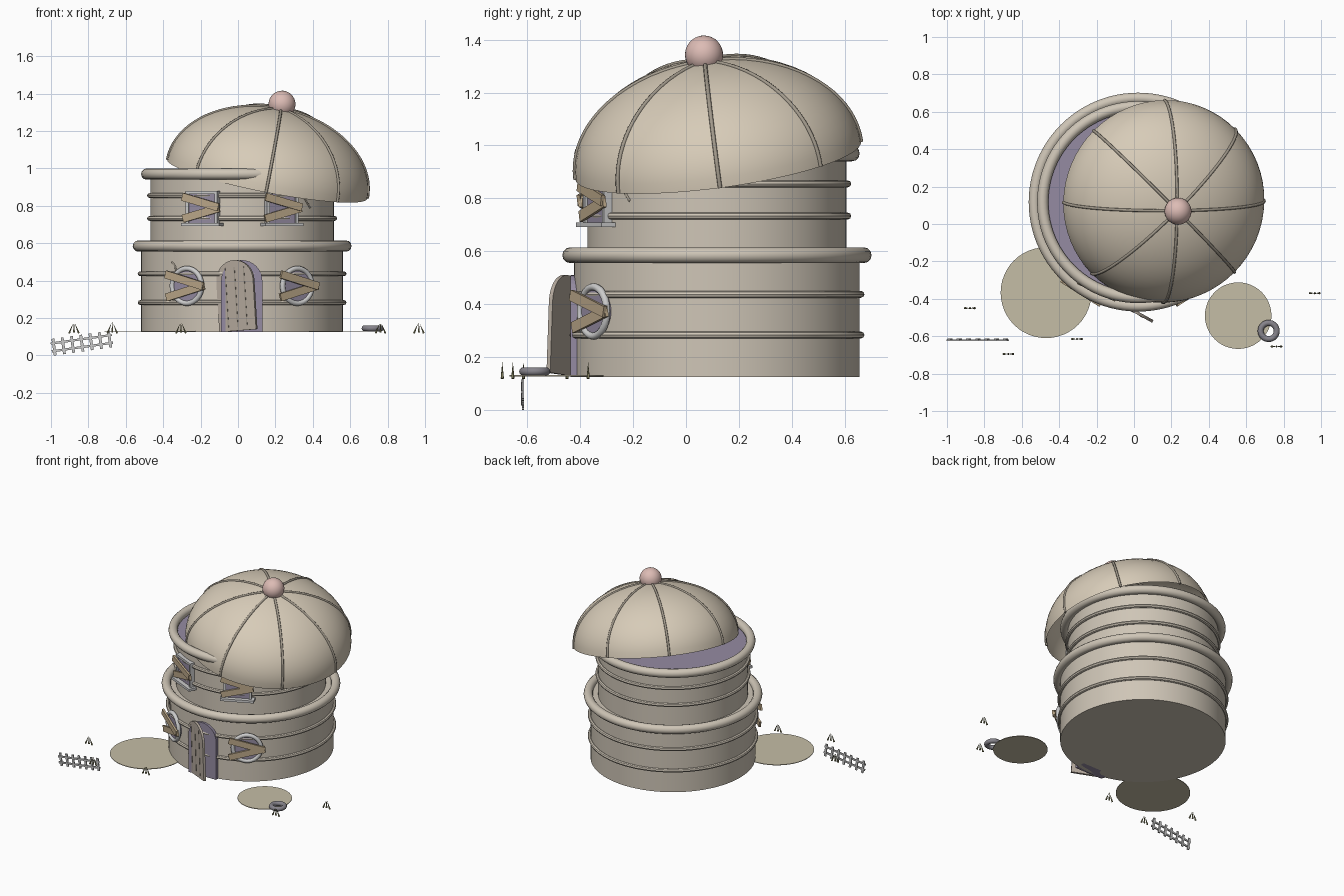
import bpy, bmesh
from math import sin, cos, pi, radians, asin, sqrt
from mathutils import Matrix, Vector

if "Cube" in bpy.data.objects:
    bpy.data.objects.remove(bpy.data.objects["Cube"])

CX, CY, G = 0.022, 0.117, 0.125      # tower axis and ground height


def mat(name, rgb):
    m = bpy.data.materials.new(name)
    m.diffuse_color = (*rgb, 1)
    m.use_nodes = True
    m.node_tree.nodes["Principled BSDF"].inputs["Base Color"].default_value = m.diffuse_color
    return m


STONE = mat("stone", (0.62, 0.56, 0.47))
ROOF = mat("roof", (0.68, 0.60, 0.48))
RIB = mat("rib", (0.36, 0.32, 0.26))
DARK = mat("dark_inside", (0.30, 0.26, 0.36))
PINK = mat("pink", (0.72, 0.50, 0.46))
WOOD = mat("wood", (0.50, 0.39, 0.25))
DOOR = mat("door_wood", (0.46, 0.40, 0.34))
GREY = mat("frame_grey", (0.58, 0.57, 0.55))
DIRT = mat("dirt", (0.56, 0.51, 0.38))
RUBBER = mat("rubber", (0.24, 0.23, 0.26))
GRASS = mat("dry_grass", (0.30, 0.29, 0.15))


def finish(name, m, mtx=None, smooth=True):
    o = bpy.context.object
    o.name = name
    o.data.materials.append(m)
    if mtx is not None:
        o.matrix_world = mtx
    if smooth:
        bpy.ops.object.shade_smooth_by_angle(angle=radians(40))
    return o


T = Matrix.Translation


def R(deg, axis):
    return Matrix.Rotation(radians(deg), 4, axis)


def cyl(name, m, r, depth, mtx, n=64):
    bpy.ops.mesh.primitive_cylinder_add(vertices=n, radius=r, depth=depth)
    return finish(name, m, mtx)


def torus(name, m, major, minor, mtx, n=64, k=12):
    bpy.ops.mesh.primitive_torus_add(major_radius=major, minor_radius=minor,
                                     major_segments=n, minor_segments=k)
    return finish(name, m, mtx)


def box(name, m, size, mtx):
    bpy.ops.mesh.primitive_cube_add(size=1)
    return finish(name, m, mtx @ Matrix.Diagonal((*size, 1)), smooth=False)


def tube(name, m, pts, r, mtx=Matrix()):
    c = bpy.data.curves.new(name, "CURVE")
    c.dimensions = "3D"
    c.bevel_depth = r
    c.bevel_resolution = 2
    c.use_fill_caps = True
    s = c.splines.new("POLY")
    s.points.add(len(pts) - 1)
    for p, q in zip(s.points, pts):
        p.co = (*q, 1)
    o = bpy.data.objects.new(name, c)
    bpy.context.collection.objects.link(o)
    c.materials.append(m)
    o.matrix_world = mtx


def arch(name, m, w, h, d, rise, mtx):
    """Arched panel: x from 0 to w, z from 0 to h, thickness d along y."""
    pts = [(0, 0), (w, 0)] + [(w / 2 + w / 2 * cos(pi * i / 16), h - rise + rise * sin(pi * i / 16))
                              for i in range(17)]
    bm = bmesh.new()
    f = bm.faces.new([bm.verts.new((x, -d / 2, z)) for x, z in pts])
    ext = bmesh.ops.extrude_face_region(bm, geom=[f])
    bmesh.ops.translate(bm, vec=(0, d, 0),
                        verts=[v for v in ext["geom"] if isinstance(v, bmesh.types.BMVert)])
    bmesh.ops.recalc_face_normals(bm, faces=bm.faces)
    me = bpy.data.meshes.new(name)
    bm.to_mesh(me)
    bm.free()
    o = bpy.data.objects.new(name, me)
    bpy.context.collection.objects.link(o)
    me.materials.append(m)
    o.matrix_world = mtx


def wall(deg, r, z):
    """Frame on the wall: local x along the wall, local -y outward."""
    return T((CX, CY, z)) @ R(deg, "Z") @ T((0, -r, 0))


# Tower storeys, trim rings and bands
cyl("lower_storey", STONE, 0.54, 0.46, T((CX, CY, G + 0.23)), 96)
cyl("upper_storey", STONE, 0.49, 0.37, T((CX, CY, 0.765)), 96)
cyl("upper_floor_inside", DARK, 0.485, 0.01, T((CX, CY, 0.951)))
torus("lower_ring", STONE, 0.555, 0.03, T((CX, CY, 0.585)), 96)
torus("upper_ring", STONE, 0.51, 0.03, T((CX, CY, 0.97)), 96)
for i, (r, z) in enumerate([(0.545, 0.283), (0.545, 0.437), (0.495, 0.733), (0.495, 0.855)]):
    torus(f"band_{i}", STONE, r, 0.013, T((CX, CY, z)), 96, 8)

# Tilted dome roof with ribs and a ball on top
RR, RH = 0.545, 0.387
tilt = T((0.157, 0.122, 0.943)) @ Vector((0, 0, 1)).rotation_difference(
    Vector((0.19, -0.131, 0.973))).to_matrix().to_4x4()
bpy.ops.mesh.primitive_uv_sphere_add(segments=64, ring_count=32, radius=1)
me = bpy.context.object.data
bm = bmesh.new()
bm.from_mesh(me)
bmesh.ops.delete(bm, geom=[v for v in bm.verts if v.co.z < -0.01], context="VERTS")
bmesh.ops.scale(bm, vec=(RR, RR, RH), verts=bm.verts)
bm.to_mesh(me)
bm.free()
finish("dome_roof", ROOF, tilt)
for i in range(8):
    a = i * pi / 4
    tube(f"roof_rib_{i}", RIB, [(RR * cos(t) * cos(a), RR * cos(t) * sin(a), RH * sin(t))
                                for t in (pi / 2 * k / 20 for k in range(21))], 0.008, tilt)
bpy.ops.mesh.primitive_uv_sphere_add(segments=32, ring_count=16, radius=0.072)
finish("roof_ball", PINK, tilt @ T((0, 0, 0.412)))


# Windows with crossed boards nailed over them
def boards(name, f, length):
    for s in (1, -1):
        box(f"{name}_board_{s}", WOOD, (length, 0.014, 0.042),
            f @ T((0, -0.033 - 0.004 * s, 0.03 * s)) @ R(15 * s, "Y"))


for side in (-1, 1):
    f = wall(32.3 * side, 0.54, 0.372)
    cyl(f"round_window_{side}", DARK, 0.092, 0.03, f @ R(90, "X"), 40)
    torus(f"round_window_frame_{side}", GREY, 0.093, 0.014, f @ T((0, -0.012, 0)) @ R(90, "X"), 40, 10)
    boards(f"round_window_{side}", f, 0.245)

    f = wall(25 * side, 0.49, 0.79)
    box(f"square_window_{side}", DARK, (0.17, 0.03, 0.17), f)
    for s in (-1, 1):
        box(f"window_jamb_{side}_{s}", GREY, (0.016, 0.04, 0.18), f @ T((0.085 * s, -0.005, 0)))
    box(f"window_head_{side}", GREY, (0.186, 0.04, 0.016), f @ T((0, -0.005, 0.082)))
    box(f"window_sill_{side}", GREY, (0.225, 0.06, 0.017), f @ T((0, -0.015, -0.09)))
    boards(f"square_window_{side}", f, 0.22)

# Doorway and the ajar plank door
arch("doorway", DARK, 0.22, 0.385, 0.08, 0.11, T((-0.09, -0.397, G)))
hinge = T((-0.096, -0.412, G)) @ R(-29, "Z") @ R(-4, "Y")
arch("door", DOOR, 0.225, 0.378, 0.016, 0.11, hinge)
for i in range(3):
    box(f"door_groove_{i}", RIB, (0.006, 0.003, 0.32), hinge @ T((0.057 * (i + 1), -0.008, 0.18)))

# Cracks in the walls
for name, r, pts in (("lower_crack", 0.54, [(-0.355, 0.50), (-0.337, 0.48), (-0.33, 0.45), (-0.315, 0.43)]),
                     ("upper_crack", 0.49, [(0.35, 0.85), (0.365, 0.825), (0.385, 0.79)])):
    tube(name, RIB, [(x, CY - sqrt(r * r - (x - CX) ** 2), z) for x, z in pts], 0.005)

# Dirt patches and old tyre
cyl("dirt_patch_left", DIRT, 0.243, 0.004, T((-0.47, -0.367, 0.129)), 48)
cyl("dirt_patch_right", DIRT, 0.178, 0.004, T((0.557, -0.49, 0.129)), 48)
torus("tyre", RUBBER, 0.043, 0.016, T((0.72, -0.572, 0.145)), 32, 12)

# Grass tufts: three blades leaning together
for i, (x, y) in enumerate([(-0.877, -0.45), (-0.672, -0.695), (-0.305, -0.615), (0.762, -0.655), (0.967, -0.37)]):
    for s in (-1, 0, 1):
        bpy.ops.mesh.primitive_cone_add(vertices=6, radius1=0.006, radius2=0, depth=0.06)
        finish(f"grass_{i}_{s}", GRASS, T((x + 0.015 * s, y, 0.152 - 0.006 * abs(s))) @ R(-22 * s, "Y"), False)

# Leaning picket fence
fence = T((-0.835, -0.617, 0.066)) @ R(-8, "Y")
for i in range(7):
    box(f"fence_picket_{i}", GREY, (0.015, 0.008, 0.09), fence @ T((-0.15 + 0.05 * i, 0, 0)))
for s in (-1, 1):
    box(f"fence_rail_{s}", GREY, (0.33, 0.008, 0.012), fence @ T((0, -0.004, 0.021 * s)))
